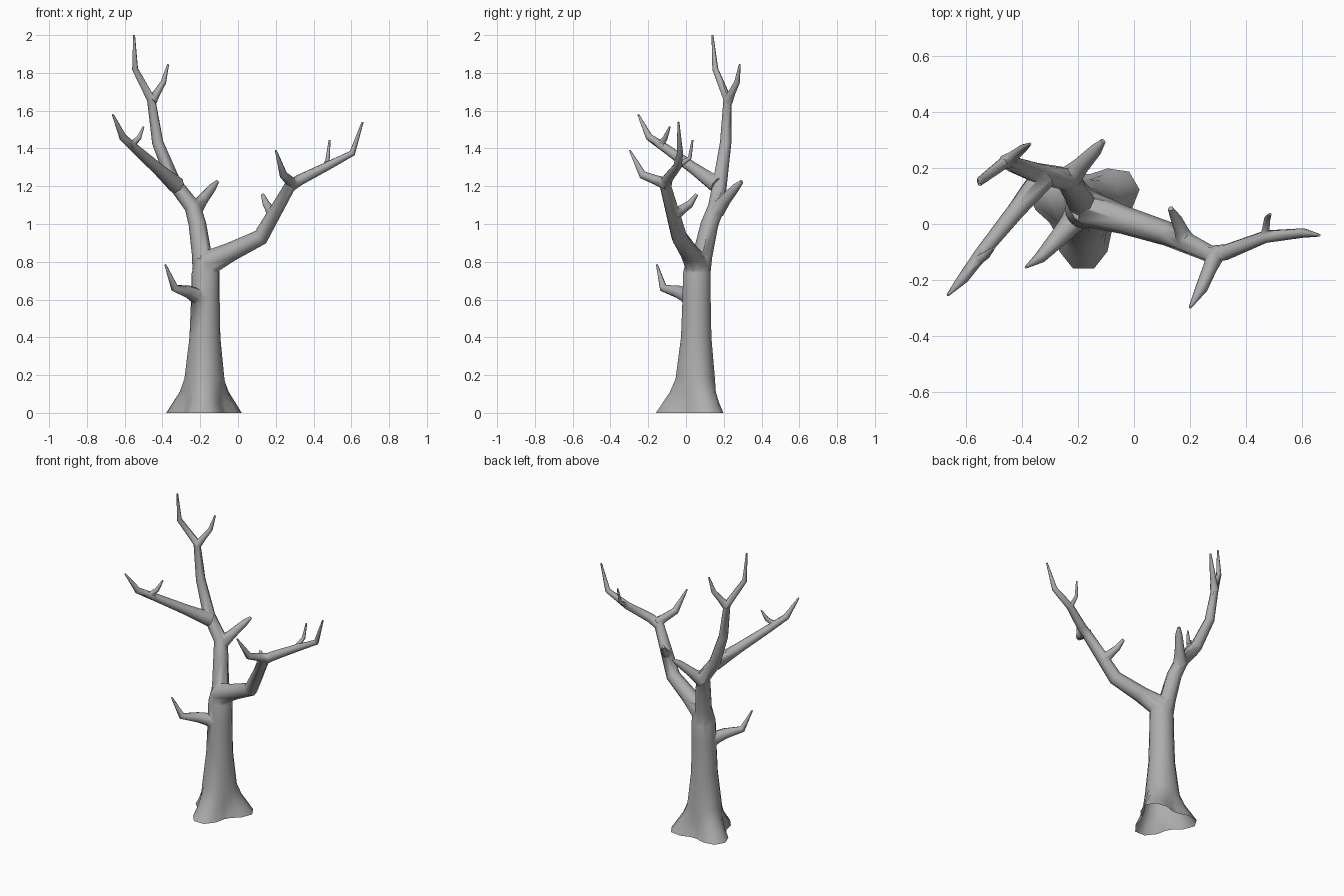
import bpy, bmesh, math
from mathutils import Vector

if "Cube" in bpy.data.objects:
    bpy.data.objects.remove(bpy.data.objects["Cube"])


def skin_rings(name, rings):
    """Closed tube through equal-sized rings of points."""
    bm = bmesh.new()
    vs = [[bm.verts.new(p) for p in r] for r in rings]
    n = len(rings[0])
    for a, b in zip(vs, vs[1:]):
        for i in range(n):
            j = (i + 1) % n
            bm.faces.new((a[i], a[j], b[j], b[i]))
    bm.faces.new(vs[0][::-1])
    bm.faces.new(vs[-1])
    bmesh.ops.recalc_face_normals(bm, faces=bm.faces)
    me = bpy.data.meshes.new(name)
    bm.to_mesh(me)
    bm.free()
    me.materials.append(bark)
    ob = bpy.data.objects.new(name, me)
    bpy.context.collection.objects.link(ob)
    return ob


def ring_around(centre, u, v, radius, sides):
    angles = [math.tau * k / sides for k in range(sides)]
    return [centre + (u * math.cos(a) + v * math.sin(a)) * radius(a) for a in angles]


def grow(name, r_start, r_end, *path, tip=.005):
    """Fuse a limb into the tree: flared root, even taper, pointed tip."""
    pts = [Vector(p) for p in path]
    pts.insert(1, pts[0].lerp(pts[1], .45))
    run = [0]
    for a, b in zip(pts, pts[1:]):
        run.append(run[-1] + (b - a).length)
    radii = [r_start + (r_end - r_start) * d / run[-2] for d in run]
    radii[0] *= 1.2
    radii[-1] = tip
    rings, u = [], None
    for i, p in enumerate(pts):
        t = Vector()
        for a, b in ((i - 1, i), (i, i + 1)):
            if a >= 0 and b < len(pts):
                t += (pts[b] - pts[a]).normalized()
        t.normalize()
        u = u or t.orthogonal()
        u = (u - t * u.dot(t)).normalized()
        rings.append(ring_around(p, u, t.cross(u), lambda a: radii[i], 8))
    limb = skin_rings(name, rings)
    limb.hide_render = True
    mod = tree.modifiers.new(name, 'BOOLEAN')
    mod.operation = 'UNION'
    mod.solver = 'EXACT'
    mod.object = limb
    bpy.ops.object.modifier_apply(modifier=mod.name)
    bpy.data.objects.remove(limb)


bark = bpy.data.materials.new("bark")
bark.diffuse_color = (.42, .42, .42, 1)
bark.use_nodes = True
bark.node_tree.nodes["Principled BSDF"].inputs["Base Color"].default_value = bark.diffuse_color

# trunk: flares downward into three root lobes
rings = []
for z in (0, .05, .11, .18, .4, .62, .74, .82):
    thick = .073 + .098 * math.exp(-z / .165)
    lobe = .048 * math.exp(-(z / .11) ** 2)
    if z > .8:
        thick *= .75
    rings.append(ring_around(Vector((-.18 + .012 * z, .05 + .01 * z, z)),
                             Vector((1, 0, 0)), Vector((0, 1, 0)),
                             lambda a: thick + lobe * math.cos(3 * a - math.pi / 2), 18))
tree = skin_rings("tree", rings)
bpy.context.view_layer.objects.active = tree

# left side: leader, its fork, front branch and stub
grow("left_leader", .057, .016, (-.172, .057, .7), (-.215, .125, 1), (-.24, .16, 1.09),
     (-.34, .18, 1.22), (-.425, .21, 1.43), (-.46, .22, 1.66), (-.545, .155, 1.82), (-.55, .14, 2))
grow("leader_twig", .023, .015, (-.457, .22, 1.65), (-.395, .27, 1.75), (-.37, .285, 1.845))
grow("left_front_branch", .038, .02, (-.325, .165, 1.205), (-.54, -.1, 1.395),
     (-.61, -.195, 1.46), (-.663, -.253, 1.58))
grow("left_front_twig", .018, .014, (-.57, -.14, 1.415), (-.525, -.11, 1.455), (-.5, -.086, 1.515))
grow("back_stub", .038, .022, (-.235, .16, 1.07), (-.135, .265, 1.195), (-.11, .295, 1.225), tip=.01)

# low twig on the trunk
grow("low_twig", .046, .021, (-.2, .03, .61), (-.265, -.045, .642), (-.335, -.12, .66),
     (-.385, -.154, .785))

# right side: branch, stub and twigs
grow("right_branch", .056, .017, (-.165, .055, .79), (.12, -.035, .93), (.275, -.108, 1.2),
     (.33, -.1, 1.235), (.47, -.045, 1.305), (.605, -.032, 1.375), (.66, -.04, 1.54))
grow("right_back_stub", .03, .02, (.185, -.06, 1.05), (.15, .02, 1.105), (.13, .055, 1.155), tip=.01)
grow("right_front_twig", .028, .022, (.295, -.1, 1.21), (.24, -.23, 1.26), (.2, -.297, 1.39))
grow("right_twig", .015, .011, (.465, -.05, 1.302), (.475, .02, 1.35), (.485, .035, 1.445))

# the trunk is open underneath
bm = bmesh.new()
bm.from_mesh(tree.data)
floor = [f for f in bm.faces if max(v.co.z for v in f.verts) < .001]
bmesh.ops.delete(bm, geom=floor, context='FACES')
bm.to_mesh(tree.data)
bm.free()

tree.select_set(True)
bpy.ops.object.shade_smooth_by_angle(angle=math.radians(75))
